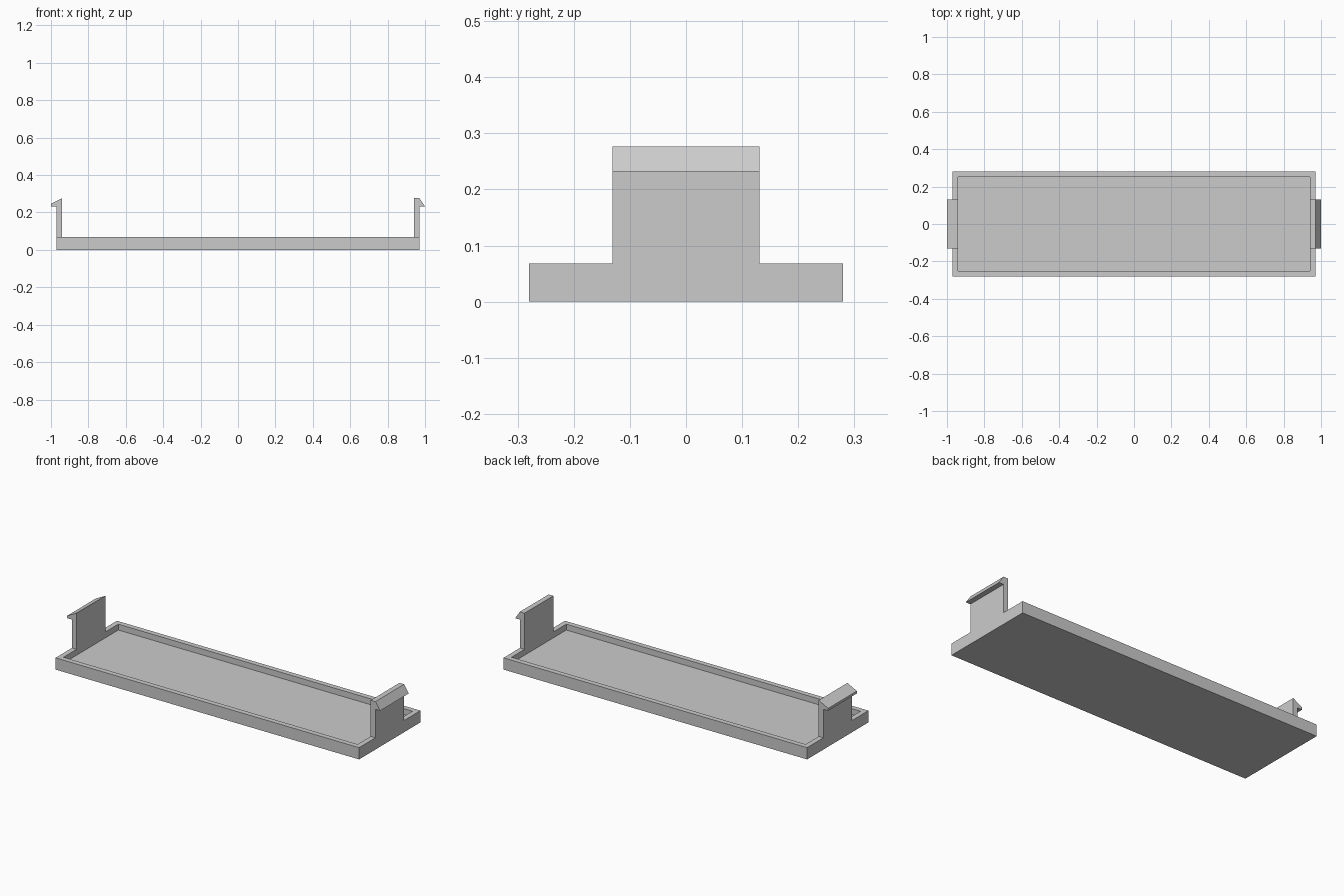
import bpy
import bmesh

cube = bpy.data.objects.get("Cube")
if cube:
    bpy.data.objects.remove(cube, do_unlink=True)

# Overall sizes
HALF_X, HALF_Y = 0.97, 0.28
RIM_Z, FLOOR_Z, WALL = 0.068, 0.034, 0.03
CLIP_HALF_Y, CLIP_TOP, HOOK_Z = 0.131, 0.277, 0.232

grey = bpy.data.materials.new("light_grey")
grey.use_nodes = True
colour = (0.6, 0.6, 0.6, 1)
grey.diffuse_color = colour
grey.node_tree.nodes["Principled BSDF"].inputs["Base Color"].default_value = colour


def finish(name, bm):
    bmesh.ops.recalc_face_normals(bm, faces=bm.faces)
    mesh = bpy.data.meshes.new(name)
    bm.to_mesh(mesh)
    bm.free()
    mesh.materials.append(grey)
    obj = bpy.data.objects.new(name, mesh)
    bpy.context.collection.objects.link(obj)
    return obj


def extrude_profile(name, profile, half_y):
    """Extrude an (x, z) outline along y."""
    bm = bmesh.new()
    face = bm.faces.new([bm.verts.new((x, -half_y, z)) for x, z in profile])
    result = bmesh.ops.extrude_face_region(bm, geom=[face])
    verts = [v for v in result["geom"] if isinstance(v, bmesh.types.BMVert)]
    bmesh.ops.translate(bm, verts=verts, vec=(0, 2 * half_y, 0))
    return finish(name, bm)


# Shallow tray: a slab whose top is inset for the rim, then sunk to the floor
bm = bmesh.new()
bmesh.ops.create_cube(bm, size=1)
bmesh.ops.scale(bm, verts=bm.verts, vec=(2 * HALF_X, 2 * HALF_Y, RIM_Z))
bmesh.ops.translate(bm, verts=bm.verts, vec=(0, 0, RIM_Z / 2))
bm.normal_update()
top = max(bm.faces, key=lambda f: f.calc_center_median().z)
bmesh.ops.inset_region(bm, faces=[top], thickness=WALL, use_even_offset=True)
result = bmesh.ops.extrude_face_region(bm, geom=[top])
sunk = [v for v in result["geom"] if isinstance(v, bmesh.types.BMVert)]
bmesh.ops.translate(bm, verts=sunk, vec=(0, 0, FLOOR_Z - RIM_Z))
if top.is_valid:
    bmesh.ops.delete(bm, geom=[top], context="FACES_ONLY")
finish("tray", bm)

# End clips: upright tabs with outward hooks of two different shapes
inner = HALF_X - WALL
stem = [(HALF_X, HOOK_Z), (HALF_X, RIM_Z), (inner, RIM_Z), (inner, CLIP_TOP)]
left_clip = stem + [(HALF_X, CLIP_TOP), (1, HOOK_Z)]
right_clip = stem + [(1, 0.246), (1, HOOK_Z)]
extrude_profile("left_clip", left_clip, CLIP_HALF_Y)
extrude_profile("right_clip", [(-x, z) for x, z in right_clip], CLIP_HALF_Y)
